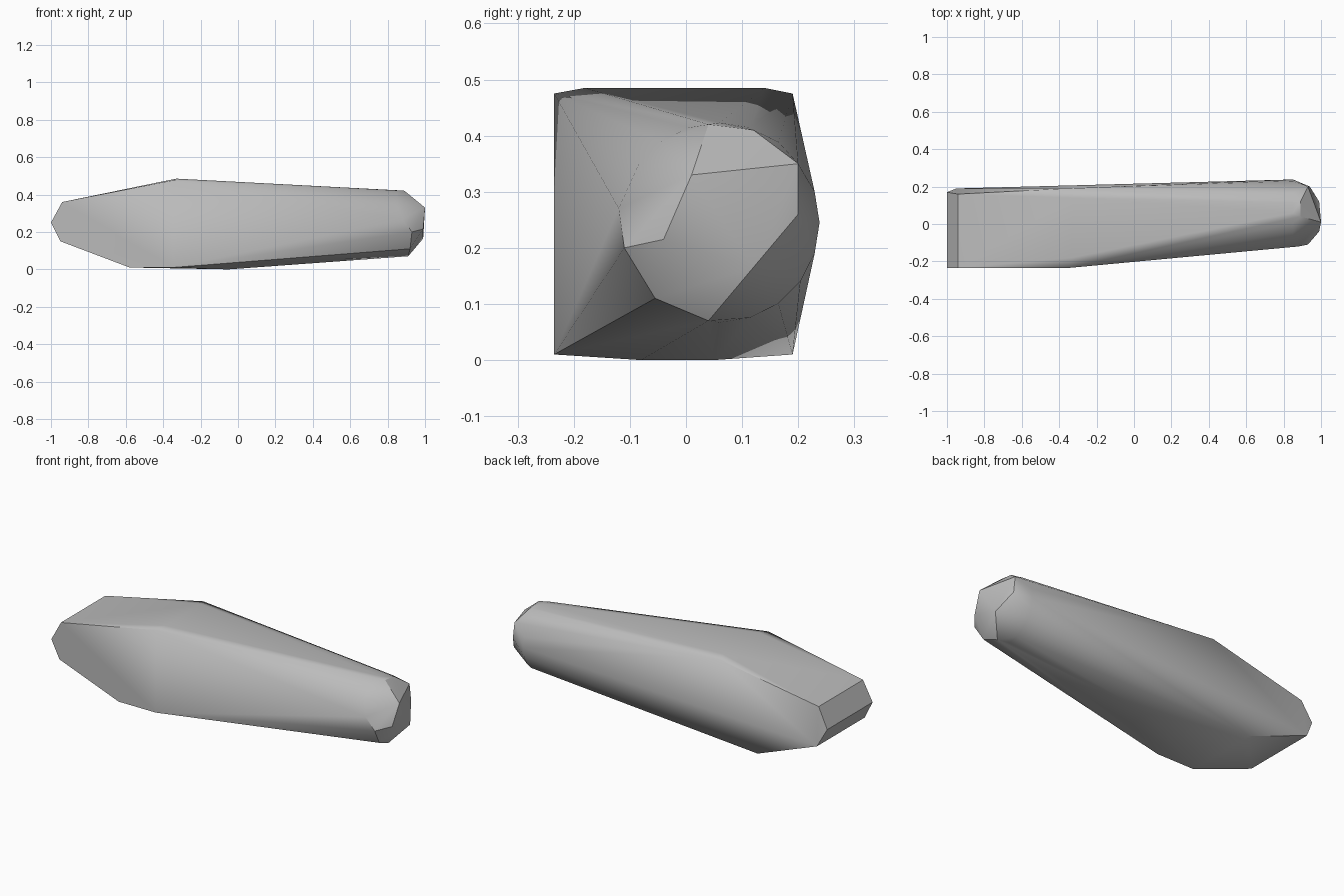
import bpy
import bmesh
from math import cos, sin, pi, radians

default = bpy.data.objects.get("Cube")
if default:
    bpy.data.objects.remove(default, do_unlink=True)

grey = bpy.data.materials.new("stone grey")
grey.use_nodes = True
colour = (0.5, 0.5, 0.5, 1)
grey.diffuse_color = colour
grey.node_tree.nodes["Principled BSDF"].inputs["Base Color"].default_value = colour

# Flat slab end: x, z, back y; every corner repeats on the flat front
FRONT = -0.235
slab_profile = [
    (-0.94, 0.36, 0.16), (-1.0, 0.25, 0.17), (-0.95, 0.15, 0.19),
    (-0.58, 0.01, 0.19), (-0.35, 0.475, 0.19),
]
points = []
for x, z, back in slab_profile:
    points += [(x, FRONT, z), (x, back, z)]

# Slightly crowned top and belly
points += [(-0.33, -0.18, 0.485), (-0.33, 0.14, 0.485)]
points += [(-0.05, -0.08, 0.0), (-0.05, 0.05, 0.0), (-0.35, FRONT, 0.01)]

# Round end of the taper
SIDES, RADIUS = 20, 0.178
for i in range(SIDES):
    a = 2 * pi * i / SIDES
    points.append((0.85, 0.06 + RADIUS * cos(a), 0.245 + RADIUS * sin(a)))

# Chipped facets of the tip
points += [
    (0.89, 0.04, 0.42), (0.89, 0.12, 0.41), (0.93, 0.20, 0.35),
    (0.94, 0.20, 0.26), (0.99, 0.12, 0.165), (0.91, 0.04, 0.07),
    (0.92, -0.055, 0.11), (0.93, -0.11, 0.20), (0.88, -0.12, 0.27),
    (0.99, -0.04, 0.215), (1.0, 0.01, 0.33),
]

# Wrap the tapered body around the corners
bm = bmesh.new()
for p in points:
    bm.verts.new(p)
bmesh.ops.convex_hull(bm, input=bm.verts[:])
bmesh.ops.delete(bm, geom=[v for v in bm.verts if not v.link_faces], context="VERTS")
bmesh.ops.dissolve_limit(bm, angle_limit=radians(1), verts=bm.verts[:], edges=bm.edges[:])
bmesh.ops.recalc_face_normals(bm, faces=bm.faces[:])

mesh = bpy.data.meshes.new("tapered_stone")
bm.to_mesh(mesh)
bm.free()
mesh.materials.append(grey)
stone = bpy.data.objects.new("tapered_stone", mesh)
bpy.context.collection.objects.link(stone)

bpy.ops.object.select_all(action="DESELECT")
stone.select_set(True)
bpy.context.view_layer.objects.active = stone
bpy.ops.object.shade_smooth_by_angle(angle=radians(30))
